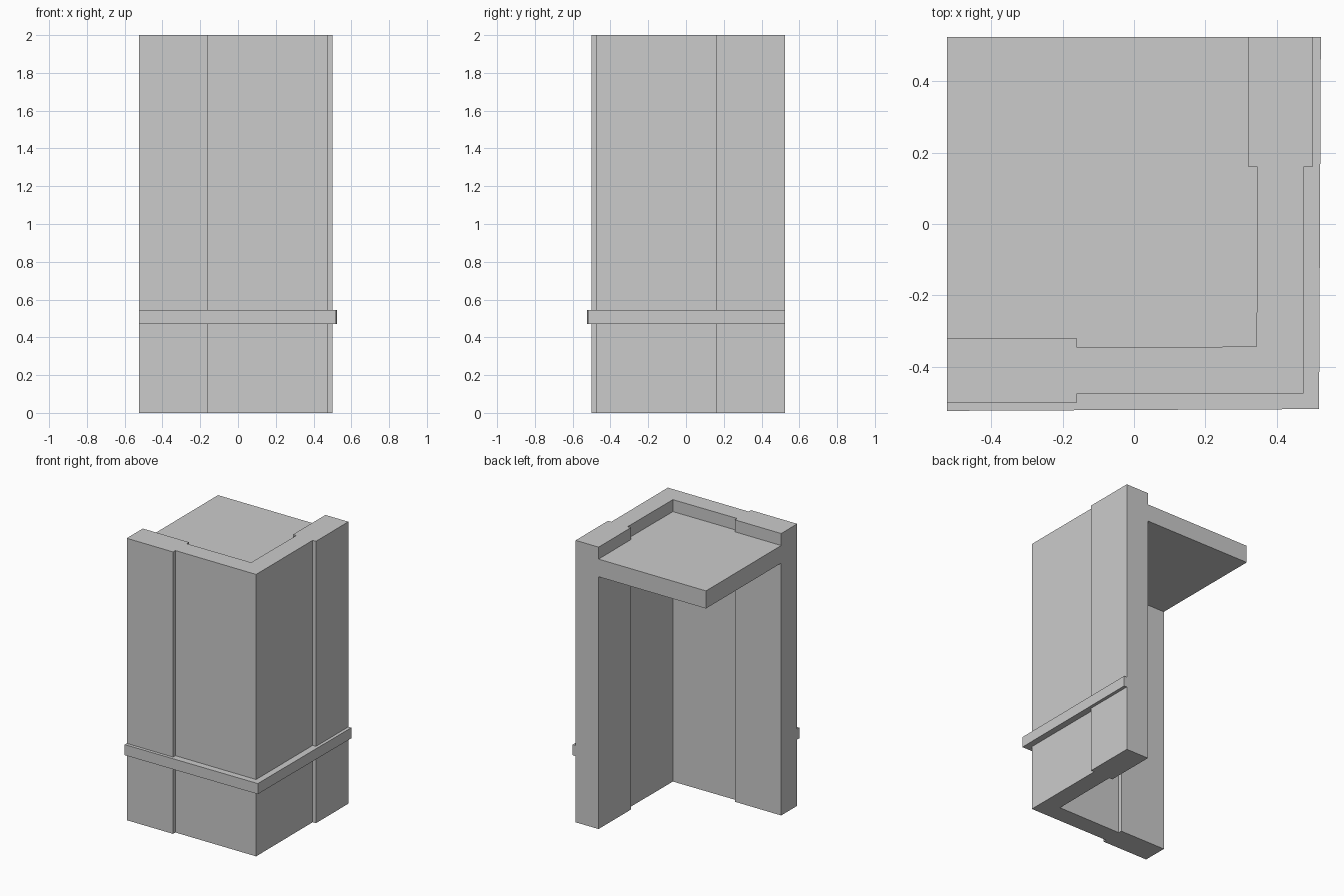
import bpy
import bmesh

if "Cube" in bpy.data.objects:
    bpy.data.objects.remove(bpy.data.objects["Cube"])


def prism(name, outline, z0, z1):
    """Extrude a flat outline from z0 up to z1."""
    bm = bmesh.new()
    base = bm.faces.new([bm.verts.new((x, y, z0)) for x, y in outline])
    top = bmesh.ops.extrude_face_region(bm, geom=[base])["geom"]
    verts = [v for v in top if isinstance(v, bmesh.types.BMVert)]
    bmesh.ops.translate(bm, verts=verts, vec=(0, 0, z1 - z0))
    bmesh.ops.recalc_face_normals(bm, faces=bm.faces)
    mesh = bpy.data.meshes.new(name)
    bm.to_mesh(mesh)
    bm.free()
    obj = bpy.data.objects.new(name, mesh)
    bpy.context.collection.objects.link(obj)
    return obj


def mirrored(half):
    """Continue a front-wall line around the corner diagonal."""
    return half + [(-y, -x) for x, y in reversed(half[:-1])]


def corner_outline(outer, inner):
    """Closed L-shape from the front halves of its outer and inner lines."""
    return mirrored(outer) + mirrored(inner)[::-1]


END = -0.523    # open end of the front wall
STEP = -0.16    # where the thick pier meets the thinner wall

# Corner wall with thick piers at both open ends
wall_outer = [(END, -0.50), (STEP, -0.50), (STEP, -0.474), (0.474, -0.474)]
wall_inner = [(END, -0.32), (STEP, -0.32), (STEP, -0.346), (0.343, -0.343)]
prism("corner_wall", corner_outline(wall_outer, wall_inner), 0, 2)

# Projecting ledge wrapped around the outside
ledge_outer = [(END, -0.523), (0.518, -0.518)]
ledge_inner = [(END, -0.474), (0.474, -0.474)]
prism("ledge_band", corner_outline(ledge_outer, ledge_inner), 0.47, 0.545)

# Roof slab set just below the wall top
s = 0.345
prism("roof_slab", [(END, -s), (s, -s), (s, -END), (END, -END)], 1.79, 1.915)
